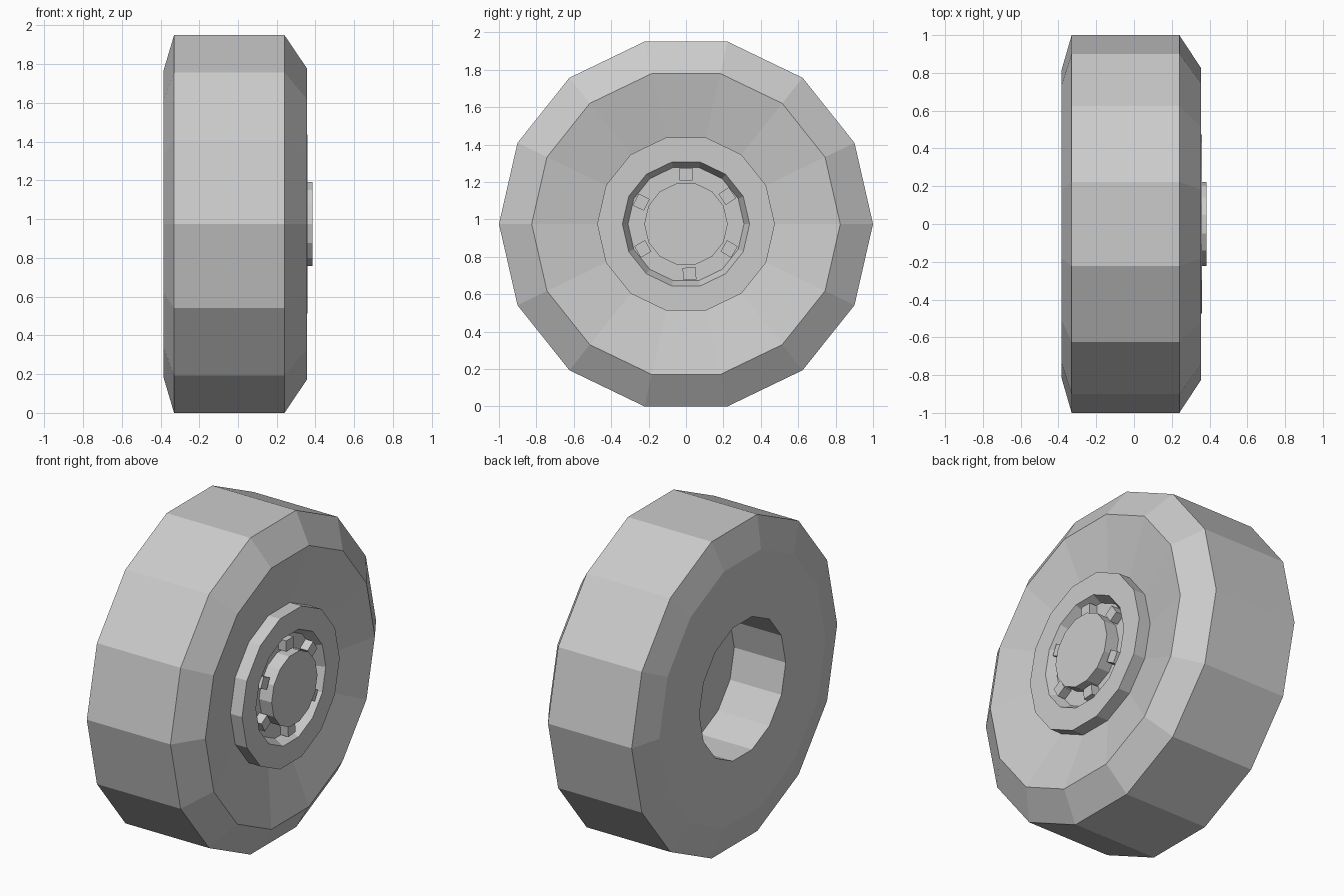
import bpy, bmesh
from math import cos, sin, pi, radians
from mathutils import Matrix

if "Cube" in bpy.data.objects:
    bpy.data.objects.remove(bpy.data.objects["Cube"])

SIDES = 14
CZ = cos(pi / SIDES)  # axle height so the lowest flat rests on the ground


def finish(name, bm):
    bmesh.ops.recalc_face_normals(bm, faces=bm.faces[:])
    mesh = bpy.data.meshes.new(name)
    bm.to_mesh(mesh)
    bm.free()
    obj = bpy.data.objects.new(name, mesh)
    obj.location = (0, 0, CZ)
    bpy.context.collection.objects.link(obj)
    return obj


def lathe(name, profile):
    """Revolve (x, radius) points about the x axle; both ends are capped."""
    bm = bmesh.new()
    rings = [[bm.verts.new((x, r * cos(2 * pi * i / SIDES), r * sin(2 * pi * i / SIDES)))
              for i in range(SIDES)] for x, r in profile]
    for a, b in zip(rings, rings[1:]):
        for i in range(SIDES):
            j = (i + 1) % SIDES
            bm.faces.new((a[i], a[j], b[j], b[i]))
    bm.faces.new(rings[0])
    bm.faces.new(rings[-1])
    return finish(name, bm)


# Tyre: rear axle pocket, flat back, tread, and a dished outer side
lathe("tyre", [(-0.035, 0.42), (-0.385, 0.42), (-0.385, 0.81), (-0.33, 1.0),
               (0.24, 1.0), (0.355, 0.825), (0.28, 0.472)])

# Hub: raised rim ring, recessed floor, and centre cap
lathe("hub", [(0.28, 0.475), (0.36, 0.475), (0.36, 0.34), (0.30, 0.31),
              (0.30, 0.223), (0.385, 0.223)])

# Wheel bolts standing on the recessed floor
bm = bmesh.new()
for angle in (90, 34, -30, -86, -150, 154):
    m = (Matrix.Rotation(radians(angle), 4, 'X')
         @ Matrix.Translation((0.325, 0.266, 0))
         @ Matrix.Diagonal((0.056, 0.066, 0.07, 1)))
    bmesh.ops.create_cube(bm, size=1, matrix=m)
finish("wheel_bolts", bm)
